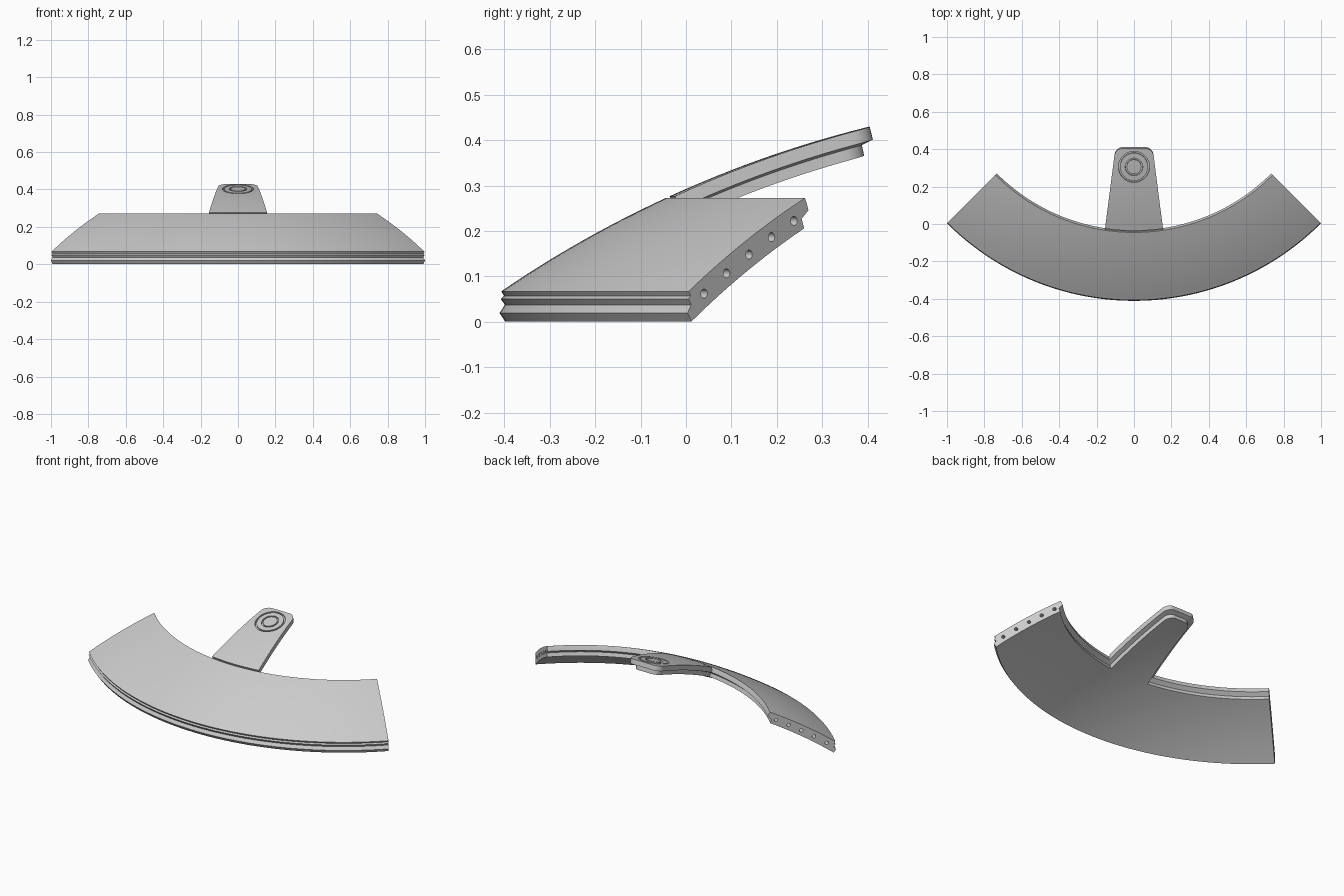
import bpy, bmesh
from math import sin, cos, sqrt, pi
from mathutils import Vector

cube = bpy.data.objects.get("Cube")
if cube:
    bpy.data.objects.remove(cube, do_unlink=True)

R = 2.499                  # radius of the domed top surface
CY, CZ = 1.003, -1.996     # dome centre

GREY = bpy.data.materials.new("panel grey")
GREY.use_nodes = True
GREY.diffuse_color = (0.6, 0.6, 0.6, 1)
GREY.node_tree.nodes["Principled BSDF"].inputs["Base Color"].default_value = (0.6, 0.6, 0.6, 1)


def dome(x, y, rho):
    """Point below plan position (x, y) of the top surface, on the sphere rho."""
    p = Vector((x, y - CY, sqrt(R * R - x * x - (y - CY) ** 2)))
    return p * (rho / R) + Vector((0, CY, CZ))


def finish(name, bm):
    bmesh.ops.recalc_face_normals(bm, faces=bm.faces[:])
    mesh = bpy.data.meshes.new(name)
    bm.to_mesh(mesh)
    bm.free()
    mesh.materials.append(GREY)
    ob = bpy.data.objects.new(name, mesh)
    bpy.context.collection.objects.link(ob)
    return ob


def cut_and_smooth(ob, cutter):
    """Subtract the cutter, then shade smooth with sharp edges kept."""
    cutter.hide_render = True
    bpy.ops.object.select_all(action='DESELECT')
    ob.select_set(True)
    bpy.context.view_layer.objects.active = ob
    mod = ob.modifiers.new("cut", 'BOOLEAN')
    mod.operation = 'DIFFERENCE'
    mod.solver = 'EXACT'
    mod.object = cutter
    bpy.ops.object.modifier_apply(modifier=mod.name)
    bpy.data.objects.remove(cutter, do_unlink=True)
    bpy.ops.object.shade_smooth_by_angle(angle=0.35)


def curved_slab(name, layers, nu, nv):
    """Domed plate: gridded top and bottom, joined by stepped edge layers.
    Each layer is (sphere radius, plan function of u and v)."""
    bm = bmesh.new()
    rim = ([(i, 0) for i in range(nu)] + [(nu, j) for j in range(nv)]
           + [(i, nv) for i in range(nu, 0, -1)] + [(0, j) for j in range(nv, 0, -1)])
    cells = [(i, j) for i in range(nu + 1) for j in range(nv + 1)]
    loops = []
    for k, (rho, plan) in enumerate(layers):
        full = k in (0, len(layers) - 1)
        grid = {c: bm.verts.new(dome(*plan(c[0] / nu, c[1] / nv), rho))
                for c in (cells if full else rim)}
        loops.append(grid)
        if full:
            for i in range(nu):
                for j in range(nv):
                    bm.faces.new([grid[i, j], grid[i + 1, j],
                                  grid[i + 1, j + 1], grid[i, j + 1]])
    for a, b in zip(loops, loops[1:]):
        for p, q in zip(rim, rim[1:] + rim[:1]):
            bm.faces.new([a[p], a[q], b[q], b[p]])
    return finish(name, bm)


# Curved panel: quarter-turn dome band with stepped, lapped edges
def band(outer, inner):
    def plan(u, v):
        a = (u - 0.5) * pi / 2
        r = outer + (inner - outer) * v
        return r * sin(a), CY - r * cos(a)
    return plan


panel = curved_slab("curved_panel", [
    (R, band(1.410, 1.048)),
    (2.487, band(1.4105, 1.048)),
    (2.486, band(1.4185, 1.048)),
    (2.470, band(1.4185, 1.049)),
    (2.462, band(1.435, 1.074)),
    (2.4395, band(1.4355, 1.076)),
], 72, 12)

# Dowel holes in both end faces
bm = bmesh.new()
for side in (-1, 1):
    for i in range(5):
        r = 1.362 - 0.07 * i
        a = side * pi / 4
        z = sqrt(2.468 ** 2 - r * r) + CZ
        along = Vector((cos(a), sin(a), 0))
        new = bmesh.ops.create_cone(bm, cap_ends=True, segments=20,
                                    radius1=0.01, radius2=0.01, depth=0.08)["verts"]
        turn = Vector((0, 0, 1)).rotation_difference(along).to_matrix()
        for v in new:
            v.co = turn @ v.co + Vector((r * sin(a), CY - r * cos(a), z))
cut_and_smooth(panel, finish("hole_cutter", bm))


# Tapered rear tab with rounded corners, a front seam and a recessed lower layer
def tongue(inset, front):
    end = 0.4045 - inset
    corner = 0.04

    def plan(u, v):
        t = 1 - (1 - v) ** 2
        y = (CY - front) * (1 - t) + end * t
        w = 0.155 - 0.055 * (y + 0.035) / 0.44 - inset
        over = min(max(y - end + corner, 0), corner)
        w -= corner - sqrt(corner ** 2 - over ** 2)
        x = (2 * u - 1) * w
        start = CY - sqrt(front ** 2 - x * x)
        return x, start * (1 - t) + end * t
    return plan


tab = curved_slab("rear_tab", [
    (R, tongue(0, 1.039)),
    (2.487, tongue(0, 1.039)),
    (2.486, tongue(0, 1.048)),
    (2.470, tongue(0, 1.049)),
    (2.464, tongue(0.026, 1.074)),
    (2.4395, tongue(0.027, 1.076)),
], 16, 24)

# Two concentric grooves in the top of the tab
bm = bmesh.new()
n = 64
for inner, outer in ((0.074, 0.083), (0.039, 0.047)):
    section = [(inner, R - 0.011), (inner, R + 0.01),
               (outer, R + 0.01), (outer, R - 0.011)]
    rows = [[bm.verts.new(dome(r * cos(2 * pi * i / n), 0.305 + r * sin(2 * pi * i / n), h))
             for i in range(n)] for r, h in section]
    for a, b in zip(rows, rows[1:] + rows[:1]):
        for i in range(n):
            j = (i + 1) % n
            bm.faces.new([a[i], a[j], b[j], b[i]])
cut_and_smooth(tab, finish("ring_cutter", bm))
